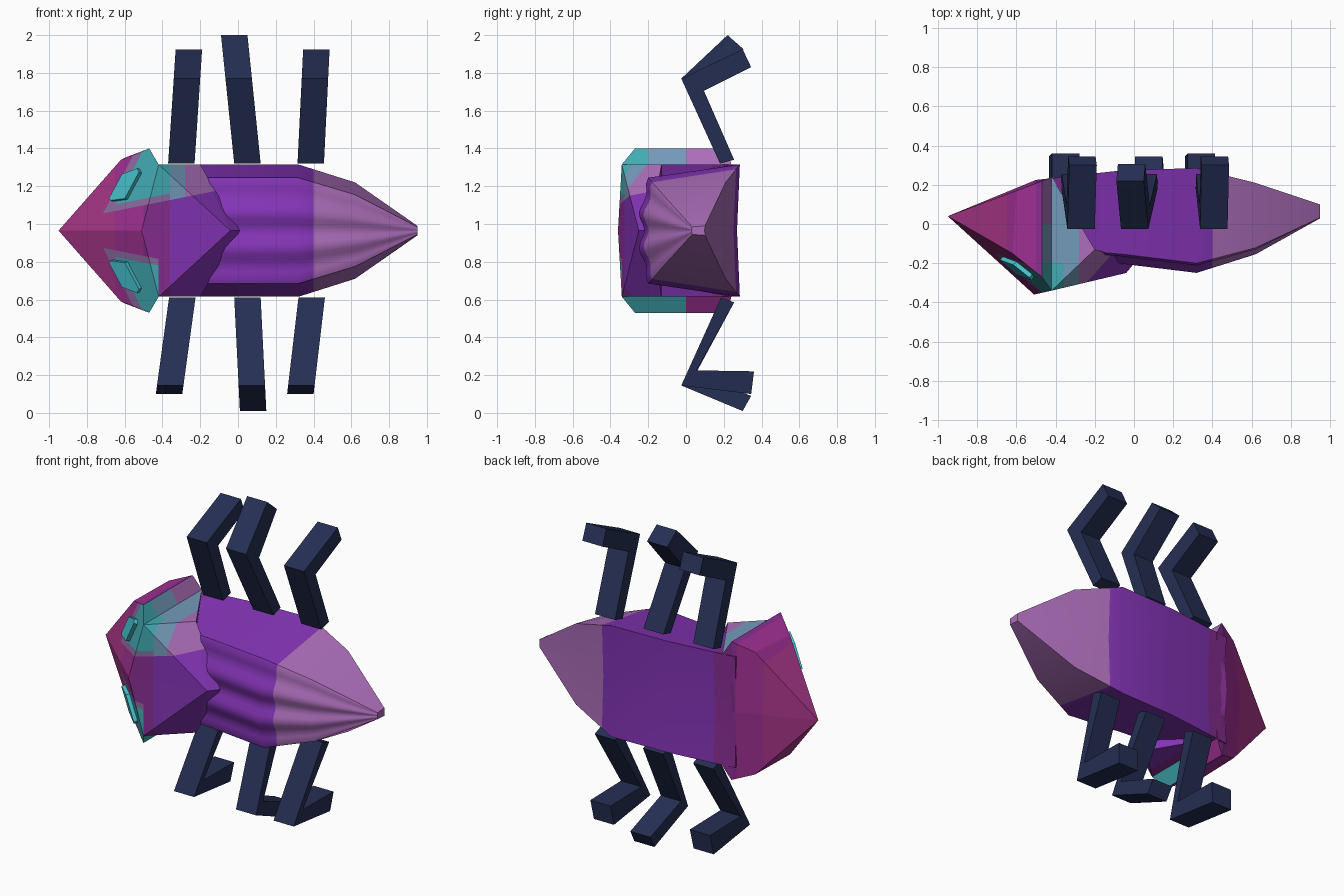
import bpy, bmesh, math
from mathutils import Vector

cube = bpy.data.objects.get("Cube")
if cube:
    bpy.data.objects.remove(cube, do_unlink=True)

MID = 0.965  # height of the mirror plane


def linear(c):
    return c / 12.92 if c <= 0.04045 else ((c + 0.055) / 1.055) ** 2.4


def material(name, rgb):
    colour = [linear(c / 255) for c in rgb] + [1]
    mat = bpy.data.materials.new(name)
    mat.use_nodes = True
    mat.diffuse_color = colour
    shader = mat.node_tree.nodes["Principled BSDF"]
    shader.inputs["Base Color"].default_value = colour
    shader.inputs["Roughness"].default_value = 0.8
    return mat


PALETTE = {
    "rose": (168, 54, 136), "magenta": (160, 48, 146), "plum": (136, 46, 146),
    "violet": (132, 52, 182), "lilac": (172, 110, 186), "teal": (66, 172, 180),
    "mauve": (140, 108, 160), "haze_blue": (116, 154, 186),
    "bright_teal": (70, 192, 204), "navy": (37, 47, 84),
}
NAMES = list(PALETTE)
MATS = [material(n, c) for n, c in PALETTE.items()]


def finish(name, bm, rule, cuts=()):
    """Cut the mesh along colour borders, colour its faces, make the object."""
    for co, no in cuts:
        bmesh.ops.bisect_plane(bm, geom=bm.verts[:] + bm.edges[:] + bm.faces[:],
                               plane_co=co, plane_no=no, dist=1e-5)
    bmesh.ops.recalc_face_normals(bm, faces=bm.faces[:])
    for f in bm.faces:
        f.normal_update()
        f.material_index = NAMES.index(rule(f.calc_center_median(), f.normal))
    mesh = bpy.data.meshes.new(name)
    bm.to_mesh(mesh)
    bm.free()
    for m in MATS:
        mesh.materials.append(m)
    obj = bpy.data.objects.new(name, mesh)
    bpy.context.collection.objects.link(obj)
    return obj


def x_cut(x):
    return (x, 0, 0), (1, 0, 0)


def band(x):
    for limit, colour in ((-0.65, "rose"), (-0.5, "magenta"), (-0.36, "plum"), (0.4, "violet")):
        if x < limit:
            return colour
    return "lilac"


# Body: pleated sections lofted from the neck to the tail
def section(x, back_half, front_half, back_y, front_y):
    s = front_half / 0.28
    ring = [(x, back_y, back_half), (x, back_y - 0.015 * s, 0), (x, back_y, -back_half)]
    for i in range(19):
        t = i / 9 - 1
        y = front_y + s * (0.05 * t ** 4 + 0.015 * math.cos(3 * math.pi * t))
        ring.append((x, y, front_half * t))
    return [(px, py, pz + MID) for px, py, pz in ring]


bm = bmesh.new()
rings = [[bm.verts.new(p) for p in section(*s)] for s in (
    (-0.5, 0.35, 0.28, 0.225, -0.15),
    (-0.05, 0.35, 0.28, 0.275, -0.19),
    (0.32, 0.35, 0.28, 0.285, -0.235),
    (0.62, 0.255, 0.19, 0.21, -0.145),
    (0.95, 0.025, 0.02, 0.1, 0.03))]
for a, b in zip(rings, rings[1:]):
    for i in range(len(a)):
        j = (i + 1) % len(a)
        bm.faces.new((a[i], a[j], b[j], b[i]))
bm.faces.new(rings[0])
bm.faces.new(rings[-1])
body = finish("body", bm, lambda c, n: band(c.x), [x_cut(-0.36), x_cut(0.4)])
bpy.ops.object.select_all(action="DESELECT")
body.select_set(True)
bpy.context.view_layer.objects.active = body
bpy.ops.object.shade_smooth_by_angle(angle=math.radians(35))

# Head and pointed hood: one half given by named corners, then mirrored
CORNERS = {
    "tip": (-0.95, 0.04, 0), "ridge": (-0.51, -0.36, 0), "brow": (-0.42, -0.34, 0.35),
    "rim": (-0.47, -0.27, 0.435), "rim_back": (-0.47, 0.22, 0.435),
    "cheek": (-0.62, -0.15, 0.375), "cheek_back": (-0.6, 0.17, 0.385),
    "chin": (-0.5, 0.225, 0), "neck": (-0.42, 0.24, 0.35), "neck_mid": (-0.42, 0.2, 0),
    "peak": (-0.04, -0.25, 0), "lip": (0.01, -0.19, 0),
    "wing": (-0.2, -0.13, 0.35), "under": (-0.2, -0.13, 0),
}
FACES = """tip ridge brow rim cheek
tip cheek cheek_back
cheek rim rim_back cheek_back
tip cheek_back rim_back chin
rim brow neck rim_back
ridge peak brow
peak wing brow
peak lip wing
brow wing neck
wing lip under
neck wing under neck_mid
rim_back neck neck_mid chin"""
bm = bmesh.new()
for side in (1, -1):
    for line in FACES.splitlines():
        pts = [CORNERS[k] for k in line.split()]
        bm.faces.new([bm.verts.new((x, y, MID + side * z)) for x, y, z in pts])
bmesh.ops.remove_doubles(bm, verts=bm.verts[:], dist=1e-4)

EYE_LOW, EYE_SIDE = Vector((-0.2, 0, 1)), Vector((0.89, 0, -0.46))
LOW_AT, SIDE_AT = Vector((-0.72, 0, 0.09)), Vector((-0.72, 0, 0.08))


def head_colour(c, n):
    upper = c.z > MID
    p = Vector((c.x, c.y, abs(c.z - MID)))
    if n.x > 0.5 and p.z > 0.35:  # flared rim behind the head
        if upper:
            return "teal" if c.y < -0.2 else "haze_blue" if c.y < 0 else "lilac"
        return "teal" if c.y < 0 else "magenta"
    if abs(n.z) > 0.95:  # flank of the hood
        if upper:
            return "teal" if c.y < -0.25 and c.x < -0.36 else "haze_blue" if c.x < -0.28 else "lilac"
        return band(c.x)
    if n.y < -0.3 and (upper or c.x < -0.42):  # patches round the eyes
        inside = min((p - LOW_AT).dot(EYE_LOW), (p - SIDE_AT).dot(EYE_SIDE))
        if inside > 0:
            if c.x > -0.36:
                return "haze_blue" if c.x < -0.28 else "lilac"
            return "teal" if inside > 0.035 else "mauve"
    return band(c.x)


cuts = [x_cut(x) for x in (-0.65, -0.5, -0.42, -0.36, -0.28)]
cuts += [((0, y, 0), (0, 1, 0)) for y in (-0.2, 0)]
for side in (1, -1):
    for at, no in ((LOW_AT, EYE_LOW), (SIDE_AT, EYE_SIDE)):
        for shift in (0, 0.035):
            p = at + no * (shift / no.length_squared)
            cuts.append(((p.x, 0, MID + side * p.z), (no.x, 0, side * no.z)))
finish("head_hood", bm, head_colour, cuts)


# Prism between two matching outlines
def prism(name, near, far, colour):
    bm = bmesh.new()
    a = [bm.verts.new(p) for p in near]
    b = [bm.verts.new(p) for p in far]
    bm.faces.new(a)
    bm.faces.new(b)
    for i in range(len(a)):
        j = (i + 1) % len(a)
        bm.faces.new((a[i], a[j], b[j], b[i]))
    return finish(name, bm, lambda c, n: colour)


# Eyes: slanted bars lying on the front slope of the head
EYE = ((-0.67, 0.165), (-0.6, 0.295), (-0.52, 0.325), (-0.51, 0.305), (-0.585, 0.165), (-0.66, 0.155))
for side, label in ((1, "upper"), (-1, "lower")):
    layers = []
    for lift in (-0.01, 0.022):
        layers.append([(x - 0.66 * lift, 0.04 - 0.909 * (x + 0.95) + 0.289 * z - 0.73 * lift,
                        MID + side * (z + 0.21 * lift)) for x, z in EYE])
    prism(label + "_eye", *layers, "bright_teal")

# Legs: bent profiles (y, z) given a width along x and a sideways lean
UP = [(0.18, 1.32), (-0.025, 1.77), (0.3, 1.925), (0.345, 1.83), (0.095, 1.705), (0.255, 1.34)]
UP_HIGH = UP[:2] + [(0.22, 2.0), (0.305, 1.925)] + UP[4:]
DOWN = [(0.185, 0.61), (-0.025, 0.145), (0.345, 0.1), (0.36, 0.22), (0.055, 0.225), (0.255, 0.585)]
DOWN_LOW = DOWN[:2] + [(0.3, 0.01), (0.345, 0.09), (0.05, 0.205)] + DOWN[5:]
LEGS = (
    ("upper_front_leg", UP, -0.3, -0.26), ("upper_middle_leg", UP_HIGH, 0.05, -0.02),
    ("upper_rear_leg", UP, 0.385, 0.415), ("lower_front_leg", DOWN, -0.295, -0.365),
    ("lower_middle_leg", DOWN_LOW, 0.05, 0.08), ("lower_rear_leg", DOWN, 0.39, 0.33),
)
for name, profile, hip_x, foot_x in LEGS:
    hip_z = profile[0][1]
    reach = max(abs(z - hip_z) for y, z in profile)
    sides = [[(hip_x + (foot_x - hip_x) * abs(z - hip_z) / reach + w, y, z) for y, z in profile]
             for w in (-0.07, 0.07)]
    prism(name, *sides, "navy")
